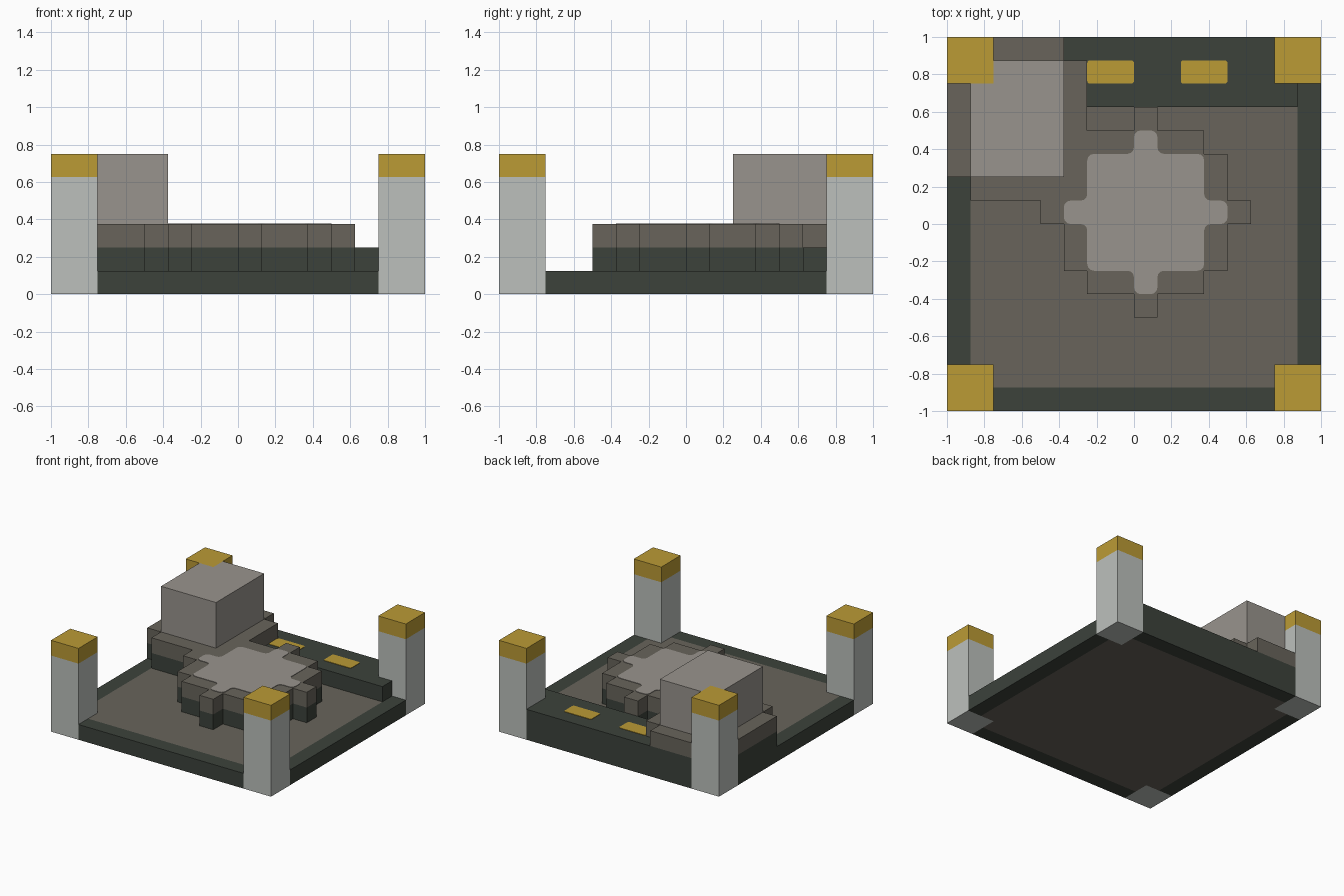
import bpy, bmesh
from mathutils import Vector

default = bpy.data.objects.get("Cube")
if default:
    bpy.data.objects.remove(default)

U = 0.125  # modelling grid: every outline is in eighths


def material(name, rgb):
    linear = [((c / 255 + 0.055) / 1.055) ** 2.4 for c in rgb] + [1.0]
    mat = bpy.data.materials.new(name)
    mat.use_nodes = True
    mat.diffuse_color = linear
    mat.node_tree.nodes["Principled BSDF"].inputs["Base Color"].default_value = linear
    return mat


dark = material("dark green stone", (60, 66, 59))
brown = material("brown stone", (104, 100, 91))
grey = material("warm grey stone", (153, 148, 141))
pale = material("pale stone", (188, 192, 188))
gold = material("gold", (187, 155, 53))


def turned(quarter, centre=0):
    """Repeat a quarter outline four times around a centre."""
    points = []
    for _ in range(4):
        points += [(x + centre, y + centre) for x, y in quarter]
        quarter = [(-y, x) for x, y in quarter]
    return points


def rect(x0, y0, x1, y1):
    return [(x0, y0), (x1, y0), (x1, y1), (x0, y1)]


def prism(name, outline, low, high, mats, cuts=(), rule=None, rounding=0):
    """Extrude an outline, cut it along axis planes and colour faces by rule."""
    bm = bmesh.new()
    bm.faces.new([bm.verts.new((x * U, y * U, low * U)) for x, y in outline])
    if rounding:
        bmesh.ops.bevel(bm, geom=bm.verts[:], offset=rounding, segments=3,
                        profile=0.5, affect='VERTICES')
    top = bmesh.ops.extrude_face_region(bm, geom=bm.faces[:], use_keep_orig=True)
    moved = [v for v in top["geom"] if isinstance(v, bmesh.types.BMVert)]
    bmesh.ops.translate(bm, verts=moved, vec=(0, 0, (high - low) * U))
    for axis, where in cuts:
        normal = Vector((0, 0, 0))
        normal[axis] = 1
        bmesh.ops.bisect_plane(bm, geom=bm.verts[:] + bm.edges[:] + bm.faces[:],
                               plane_co=normal * where * U, plane_no=normal)
    bmesh.ops.recalc_face_normals(bm, faces=bm.faces[:])
    if rule:
        for face in bm.faces:
            face.material_index = int(rule(face.calc_center_median() / U))
    mesh = bpy.data.meshes.new(name)
    bm.to_mesh(mesh)
    bm.free()
    for mat in mats:
        mesh.materials.append(mat)
    obj = bpy.data.objects.new(name, mesh)
    bpy.context.collection.objects.link(obj)
    return obj


# Floor slab, notched for the posts, with a dark border around the paving
prism("floor_slab", turned([(8, -6), (8, 6), (6, 6)]), 0, 1, [dark, brown],
      cuts=[(axis, side * 7) for axis in (0, 1) for side in (-1, 1)],
      rule=lambda c: max(abs(c.x), abs(c.y)) < 7)

# Corner posts with gold caps
for side, sx in (("right", -1), ("left", 1)):
    for end, sy in (("front", -1), ("back", 1)):
        prism(f"{end}_{side}_post", rect(6 * sx, 6 * sy, 8 * sx, 8 * sy), 0, 6,
              [pale, gold], cuts=[(2, 5)], rule=lambda c: c.z > 5)

# Stepped round platform joined to the back corner block
star = turned([(4.5, .5), (3.5, .5), (3.5, 2.5), (2.5, 2.5),
               (2.5, 3.5), (.5, 3.5), (.5, 4.5)], .5)
corner = [(-2, 7), (-3, 7), (-3, 8), (-6, 8), (-6, 6),
          (-8, 6), (-8, 2), (-7, 2), (-7, 1)]
prism("stepped_platform", star[:10] + corner + star[13:], 1, 3, [dark, brown],
      cuts=[(2, 2)], rule=lambda c: c.z > 2)

# Raised block on the corner, notched around the post
prism("raised_block", [(-7, 2), (-3, 2), (-3, 7), (-6, 7), (-6, 6), (-7, 6)],
      3, 6, [grey])

# Low ledge along the back
prism("back_ledge", [(-2, 5), (7, 5), (7, 6), (6, 6), (6, 8), (-3, 8), (-3, 7), (-2, 7)],
      1, 2, [dark])

# Thin inlays: platform rosette and two gold plates
prism("platform_inlay", turned([(3.5, .5), (2.5, .5), (2.5, 2.5), (.5, 2.5), (.5, 3.5)], .5),
      3, 3.03, [grey], rounding=0.035)
for name, x in (("right_gold_plate", -2), ("left_gold_plate", 2)):
    prism(name, rect(x, 6, x + 2, 7), 2, 2.03, [gold], rounding=0.015)
